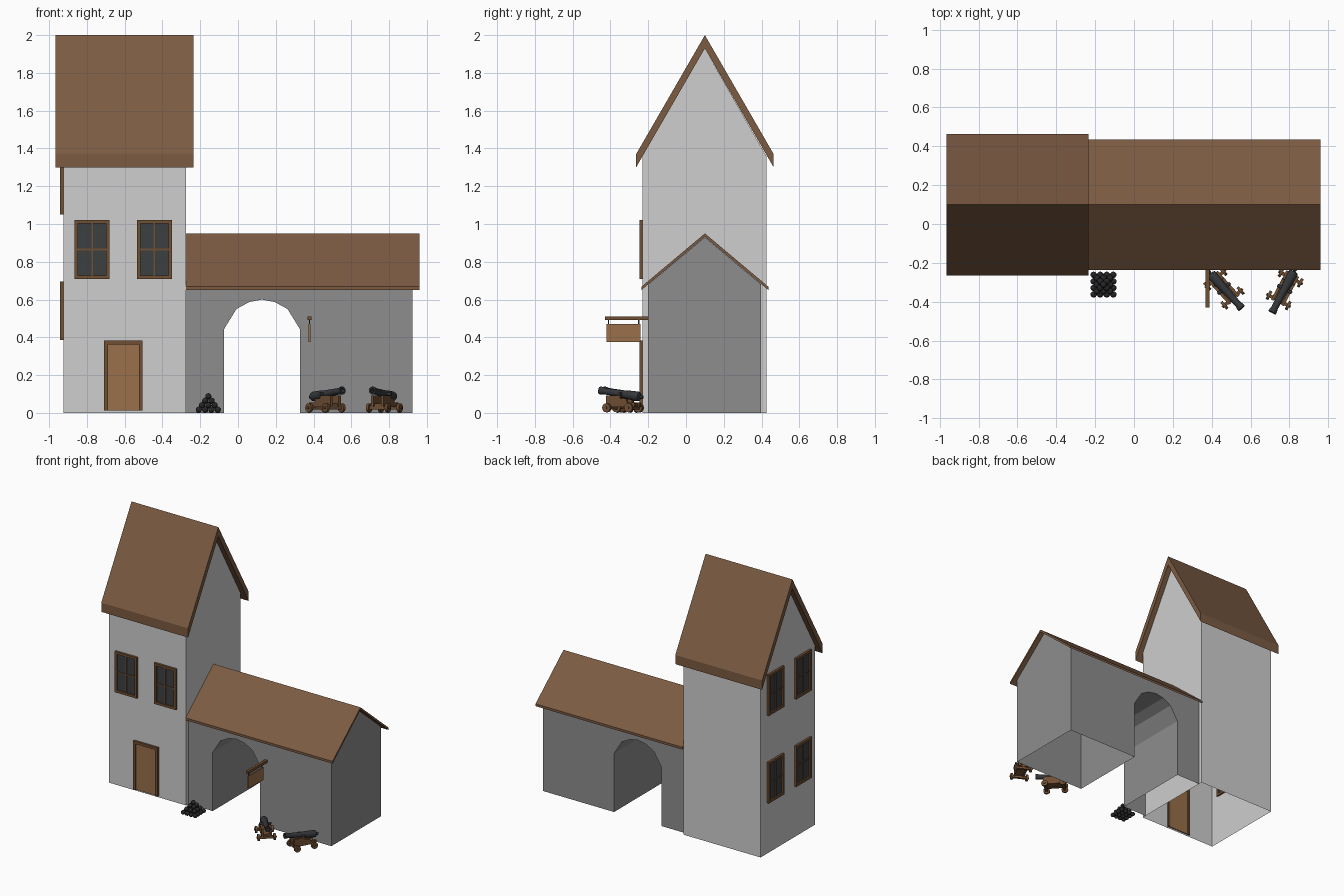
import bpy
import bmesh
from math import radians
from mathutils import Matrix, Vector

cube = bpy.data.objects.get("Cube")
if cube:
    bpy.data.objects.remove(cube, do_unlink=True)


def material(name, r, g, b):
    mat = bpy.data.materials.new(name)
    mat.use_nodes = True
    mat.diffuse_color = (r, g, b, 1)
    bsdf = mat.node_tree.nodes["Principled BSDF"]
    bsdf.inputs["Base Color"].default_value = (r, g, b, 1)
    bsdf.inputs["Roughness"].default_value = 0.8
    return mat


PLASTER = material("light plaster", 0.62, 0.62, 0.62)
STONE = material("grey stone", 0.27, 0.27, 0.27)
ROOF = material("roof brown", 0.2, 0.105, 0.055)
TIMBER = material("dark timber", 0.16, 0.078, 0.033)
WOOD = material("light wood", 0.32, 0.16, 0.067)
GLASS = material("dark glass", 0.045, 0.05, 0.053)
IRON = material("barrel iron", 0.035, 0.037, 0.042)
SHOT = material("black shot", 0.02, 0.02, 0.022)
HOME = Matrix.Identity(4)


def finish(bm, name, mat, matrix=HOME, smooth=False):
    """Turn a bmesh into a named, coloured object."""
    bmesh.ops.recalc_face_normals(bm, faces=bm.faces)
    mesh = bpy.data.meshes.new(name)
    bm.to_mesh(mesh)
    bm.free()
    mesh.transform(matrix)
    mesh.materials.append(mat)
    obj = bpy.data.objects.new(name, mesh)
    bpy.context.collection.objects.link(obj)
    if smooth:
        bpy.ops.object.select_all(action="DESELECT")
        obj.select_set(True)
        bpy.context.view_layer.objects.active = obj
        bpy.ops.object.shade_smooth_by_angle(angle=radians(40))
    return obj


def add_box(bm, lo, hi):
    lo, hi = Vector(lo), Vector(hi)
    place = Matrix.Translation((lo + hi) / 2) @ Matrix.Diagonal((*(hi - lo), 1))
    bmesh.ops.create_cube(bm, size=1, matrix=place)


def boxes(name, pairs, mat, matrix=HOME):
    bm = bmesh.new()
    for lo, hi in pairs:
        add_box(bm, lo, hi)
    return finish(bm, name, mat, matrix)


def add_prism(bm, profile, start, end, open_base=False):
    """Extrude a (y, z) profile along x; open_base skips the closing side."""
    a = [bm.verts.new((start, y, z)) for y, z in profile]
    b = [bm.verts.new((end, y, z)) for y, z in profile]
    bm.faces.new(a)
    bm.faces.new(b[::-1])
    count = len(profile)
    for i in range(count - open_base):
        j = (i + 1) % count
        bm.faces.new((a[i], a[j], b[j], b[i]))


def gable_roof(name, start, end, reach, eave, ridge, thick):
    """Chevron roof slab over the common ridge line."""
    mid = 0.1
    top = [(mid - reach, eave), (mid, ridge), (mid + reach, eave)]
    under = [(y, z - thick) for y, z in reversed(top)]
    bm = bmesh.new()
    add_prism(bm, top + under, start, end)
    finish(bm, name, ROOF)


# Tower walls and roof
bm = bmesh.new()
add_prism(bm, [(-0.23, 0), (-0.23, 1.36), (0.1, 1.93), (0.425, 1.36), (0.425, 0)],
          -0.925, -0.275, open_base=True)
finish(bm, "tower_walls", PLASTER)
gable_roof("tower_roof", -0.965, -0.235, 0.364, 1.37, 2.0, 0.07)

# Wing walls with an arched passage running through
LEFT, RIGHT, FRONT, BACK, EAVE = -0.275, 0.925, -0.2, 0.397, 0.68
half_arch = [(0.2, 0), (0.2, 0.445), (0.135, 0.55), (0.067, 0.587)]
arch_mid = 0.127
arch = [(arch_mid - x, z) for x, z in half_arch] + [(arch_mid, 0.6)]
arch += [(arch_mid + x, z) for x, z in reversed(half_arch)]
outline = [(LEFT, 0)] + arch + [(RIGHT, 0), (RIGHT, EAVE), (LEFT, EAVE)]
bm = bmesh.new()
front = [bm.verts.new((x, FRONT, z)) for x, z in outline]
back = [bm.verts.new((x, BACK, z)) for x, z in outline]
bm.faces.new(front)
bm.faces.new(back[::-1])
for i in range(1, len(arch)):
    bm.faces.new((front[i], front[i + 1], back[i + 1], back[i]))
peak = bm.verts.new((RIGHT, 0.1, 0.93))
bm.faces.new((front[-3], back[-3], back[-2], peak, front[-2]))
finish(bm, "wing_walls", STONE)
gable_roof("wing_roof", LEFT, 0.96, 0.336, 0.668, 0.95, 0.018)


def frame_parts(w, h, rim):
    """Four bars around an opening, centred in x, standing on z = 0."""
    near, far = -0.017, 0.012
    parts = [((s * w - (s > 0) * rim, near, 0), (s * w + (s < 0) * rim, far, h))
             for s in (-1, 1)]
    parts += [((rim - w, near, z), (w - rim, far, z + rim)) for z in (0, h - rim)]
    return parts


def window(name, matrix):
    w, h, rim, bar = 0.0925, 0.31, 0.018, 0.004
    parts = frame_parts(w, h, rim)
    parts.append(((-bar, -0.012, rim), (bar, 0, h - rim)))
    parts.append(((rim - w, -0.012, h / 2 - bar), (w - rim, 0, h / 2 + bar)))
    boxes(name + "_frame", parts, TIMBER, matrix)
    boxes(name + "_glass", [((rim - w, -0.006, rim), (w - rim, 0.003, h - rim))],
          GLASS, matrix)


# Windows on the front and on the outer side of the tower
for x, side in ((-0.772, "outer"), (-0.443, "inner")):
    window("front_window_" + side, Matrix.Translation((x, -0.23, 0.71)))
turn = Matrix.Rotation(radians(-90), 4, "Z")
for z, level in ((0.385, "lower"), (1.05, "upper")):
    for y, side in ((-0.075, "front"), (0.255, "back")):
        window("side_window_%s_%s" % (level, side),
               Matrix.Translation((-0.925, y, z)) @ turn)

# Door
door_place = Matrix.Translation((-0.607, -0.23, 0.012))
boxes("door_frame", frame_parts(0.102, 0.37, 0.02)[:2] + frame_parts(0.102, 0.37, 0.02)[3:],
      TIMBER, door_place)
boxes("door_panel", [((-0.082, -0.008, 0), (0.082, 0.008, 0.35))], WOOD, door_place)

# Hanging sign beside the passage
sign_place = Matrix.Translation((0.378, 0, 0))
boxes("sign_bracket", [((-0.01, -0.43, 0.492), (0.01, -0.195, 0.511))], TIMBER, sign_place)
boxes("sign_hangers", [((-0.003, y - 0.003, 0.465), (0.003, y + 0.003, 0.495))
                       for y in (-0.41, -0.25)], IRON, sign_place)
boxes("sign_board", [((-0.005, -0.42, 0.375), (0.005, -0.24, 0.47))], WOOD, sign_place)

# Pyramid of cannon balls
ball = 0.0168
bm = bmesh.new()
for layer in range(4):
    row = 4 - layer
    for i in range(row):
        for j in range(row):
            spot = Vector((2 * i - row + 1, 2 * j - row + 1, 1 + layer * 2 ** 0.5)) * ball
            bmesh.ops.create_icosphere(bm, subdivisions=2, radius=ball,
                                       matrix=Matrix.Translation(spot))
finish(bm, "ball_pile", SHOT, Matrix.Translation((-0.157, -0.312, 0)), smooth=True)


def add_rod(bm, x, y, z, radius, length, sides=12):
    """Cylinder lying along x."""
    place = Matrix.Translation((x, y, z)) @ Matrix.Rotation(radians(90), 4, "Y")
    bmesh.ops.create_cone(bm, cap_ends=True, segments=sides, radius1=radius,
                          radius2=radius, depth=length, matrix=place)


BARREL = [(0, -0.125), (0.01, -0.121), (0.01, -0.112), (0.006, -0.106), (0.024, -0.1),
          (0.026, -0.09), (0.024, -0.04), (0.02, 0), (0.017, 0.11), (0.021, 0.125),
          (0.021, 0.138), (0.012, 0.138), (0.012, 0.1), (0, 0.1)]
CHEEK = [(-0.08, 0.032), (-0.08, 0.092), (0, 0.092), (0.005, 0.075), (0.04, 0.075),
         (0.045, 0.056), (0.09, 0.056), (0.09, 0.032)]


def cannon(name, x, y, heading):
    place = Matrix.Translation((x, y, 0)) @ Matrix.Rotation(radians(heading), 4, "Z")
    # Turned barrel, slightly raised
    bm = bmesh.new()
    verts = [bm.verts.new((r, 0, t)) for r, t in BARREL]
    edges = [bm.edges.new(pair) for pair in zip(verts, verts[1:])]
    bmesh.ops.spin(bm, geom=verts + edges, cent=(0, 0, 0), axis=(0, 0, 1),
                   angle=radians(360), steps=14)
    bmesh.ops.remove_doubles(bm, verts=bm.verts, dist=0.0001)
    add_rod(bm, 0, 0, 0, 0.008, 0.085)
    tilt = Matrix.Translation((0, 0, 0.1)) @ Matrix.Rotation(radians(82), 4, "X")
    finish(bm, name + "_barrel", IRON, place @ tilt, smooth=True)
    # Stepped cheeks, bed and axles
    bm = bmesh.new()
    for s in (-1, 1):
        add_prism(bm, CHEEK, s * 0.022, s * 0.037)
    add_box(bm, (-0.022, -0.07, 0.035), (0.022, 0.08, 0.05))
    for axle in (-0.066, 0.066):
        add_box(bm, (-0.06, axle - 0.009, 0.018), (0.06, axle + 0.009, 0.036))
    finish(bm, name + "_carriage", TIMBER, place)
    # Wheels
    bm = bmesh.new()
    for axle in (-0.066, 0.066):
        for s in (-1, 1):
            add_rod(bm, s * 0.056, axle, 0.027, 0.024, 0.015)
            add_rod(bm, s * 0.066, axle, 0.027, 0.007, 0.008, 8)
    finish(bm, name + "_wheels", TIMBER, place, smooth=True)


cannon("inner_cannon", 0.463, -0.332, 42)
cannon("outer_cannon", 0.775, -0.335, -28)
